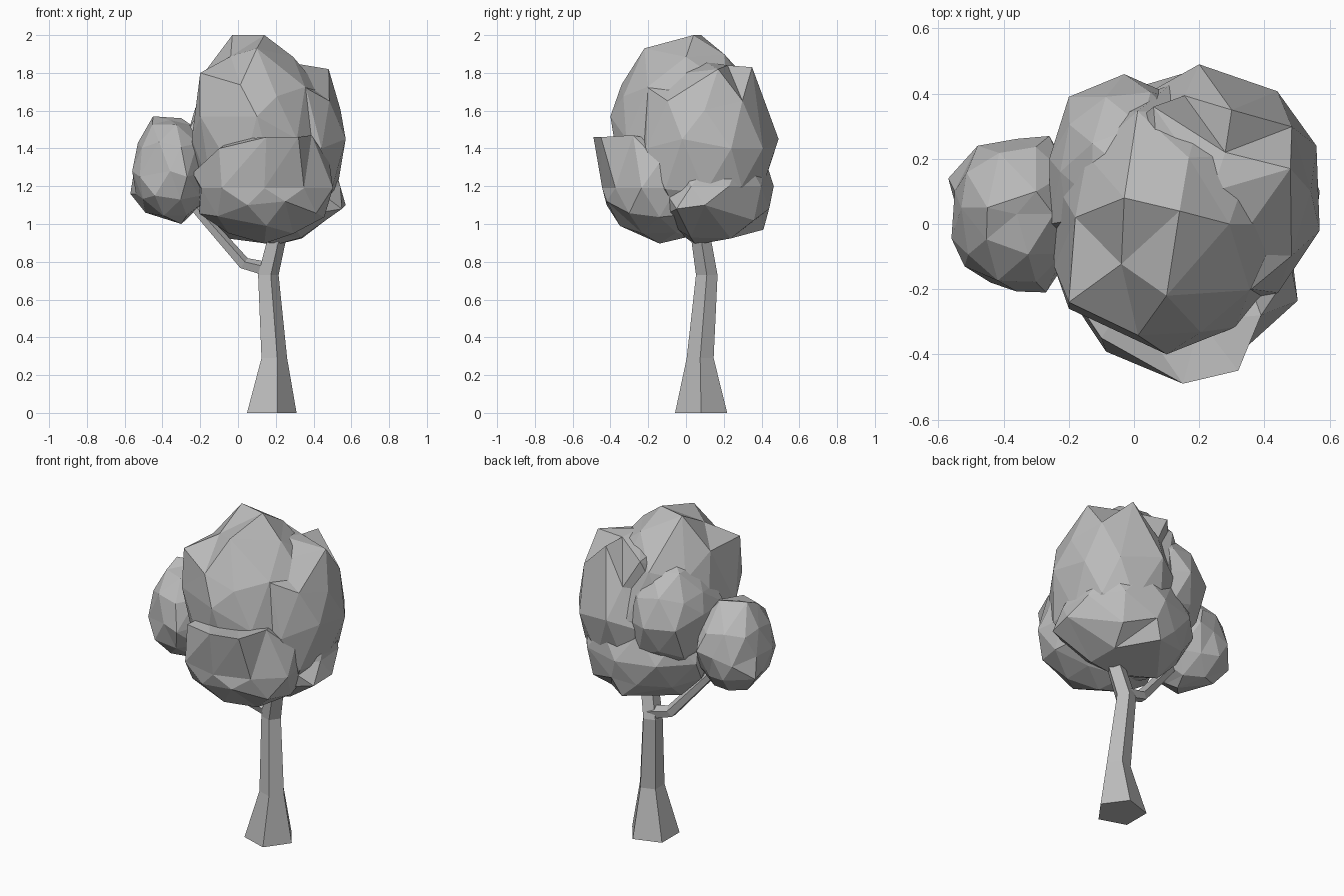
import bpy, bmesh, math, random
from mathutils import Vector

cube = bpy.data.objects.get("Cube")
if cube:
    bpy.data.objects.remove(cube)

grey = bpy.data.materials.new("plain grey")
grey.use_nodes = True
colour = (0.5, 0.5, 0.5, 1)
grey.diffuse_color = colour
grey.node_tree.nodes["Principled BSDF"].inputs["Base Color"].default_value = colour


def finish(bm, name):
    bmesh.ops.recalc_face_normals(bm, faces=bm.faces)
    mesh = bpy.data.meshes.new(name)
    bm.to_mesh(mesh)
    bm.free()
    mesh.materials.append(grey)
    obj = bpy.data.objects.new(name, mesh)
    bpy.context.collection.objects.link(obj)


def clump(name, centre, radii, seed, corners=(), jitter=0.05):
    """Faceted leaf mass: jittered icosphere with chosen corners pulled out."""
    rng = random.Random(seed)
    centre, radii = Vector(centre), Vector(radii)
    bm = bmesh.new()
    bmesh.ops.create_icosphere(bm, subdivisions=2, radius=1)
    for v in bm.verts:
        v.co = centre + v.co * radii * (1 + rng.uniform(-jitter, jitter))
    free = list(bm.verts)
    for corner in map(Vector, corners):
        near = min(free, key=lambda v: (v.co - corner).length)
        near.co = corner
        free.remove(near)
    finish(bm, name)


def limb(name, stations, sides, axis):
    """Loft a polygon along (x, y, z, radius) stations; axis picks its plane."""
    bm = bmesh.new()
    rings = []
    for x, y, z, r in stations:
        ring = []
        for i in range(sides):
            a = math.tau * i / sides
            u, w = r * math.cos(a), r * math.sin(a)
            offset = Vector((u, w, 0)) if axis == "z" else Vector((u * 0.6, w, u * 0.8))
            ring.append(bm.verts.new(Vector((x, y, z)) + offset))
        rings.append(ring)
    for low, high in zip(rings, rings[1:]):
        for i in range(sides):
            j = (i + 1) % sides
            bm.faces.new((low[i], low[j], high[j], high[i]))
    bm.faces.new(rings[0])
    bm.faces.new(rings[-1])
    finish(bm, name)


# Trunk and side branch
limb("trunk", [(0.165, 0.08, 0, 0.145), (0.185, 0.075, 0.29, 0.075),
               (0.155, 0.11, 0.73, 0.06), (0.2, 0.08, 0.92, 0.055),
               (0.22, 0.08, 1.1, 0.05)], 5, "z")
limb("side_branch", [(0.15, 0.11, 0.76, 0.045), (0.03, 0.1, 0.79, 0.036),
                     (-0.18, 0.06, 1.03, 0.03), (-0.26, 0.05, 1.12, 0.025)], 5, "x")

# Crown: tall middle, right shoulder, front skirt, back skirt
clump("crown_top", (0.11, 0, 1.45), (0.36, 0.41, 0.53), 3,
      [(-0.03, 0.08, 2), (0.14, 0.04, 2), (-0.2, -0.24, 1.8), (-0.18, 0.02, 1.8),
       (0.1, -0.22, 1.93), (-0.2, -0.26, 1.57), (0.1, -0.4, 1.57)])
clump("crown_shoulder", (0.24, 0.1, 1.4), (0.34, 0.38, 0.46), 8,
      [(0.48, 0.17, 1.82), (0.28, 0.22, 1.84), (0.36, -0.2, 1.72), (0.3, 0.35, 1.83),
       (0.06, 0.36, 1.8), (0.57, -0.02, 1.45), (0.56, 0.24, 1.4), (0.2, 0.49, 1.45)])
clump("crown_front", (0.14, -0.14, 1.19), (0.37, 0.3, 0.29), 5,
      [(0.15, -0.49, 1.46), (0.32, -0.45, 1.46), (-0.1, -0.35, 1.4), (0.39, -0.28, 1.47),
       (0.05, -0.42, 1.1), (0.25, -0.42, 1.12), (0.15, -0.35, 0.99), (-0.24, -0.14, 1.27)])
clump("crown_back", (0.16, 0.13, 1.2), (0.4, 0.33, 0.31), 11,
      [(0.57, 0.1, 1.1), (0.55, -0.05, 1.08), (0.2, 0.44, 1.08), (0.38, 0.36, 1.02),
       (0.15, 0.41, 0.97), (0.2, 0.05, 0.89)])
clump("crown_left", (-0.02, 0.16, 1.44), (0.25, 0.28, 0.34), 6,
      [(-0.2, 0.39, 1.45), (-0.03, 0.46, 1.45), (-0.26, 0.2, 1.5), (-0.26, 0, 1.5)])

# Separate small clump on the side branch
clump("side_clump", (-0.36, 0.03, 1.28), (0.21, 0.24, 0.28), 2,
      [(-0.45, 0.05, 1.57), (-0.3, 0.1, 1.56), (-0.57, 0.14, 1.16), (-0.53, 0.05, 1.43),
       (-0.48, 0.24, 1.25), (-0.26, 0.27, 1.3), (-0.52, -0.13, 1.25), (-0.44, -0.18, 1.15),
       (-0.27, -0.21, 1.25), (-0.49, 0.1, 1.06), (-0.3, 0.02, 1)])
